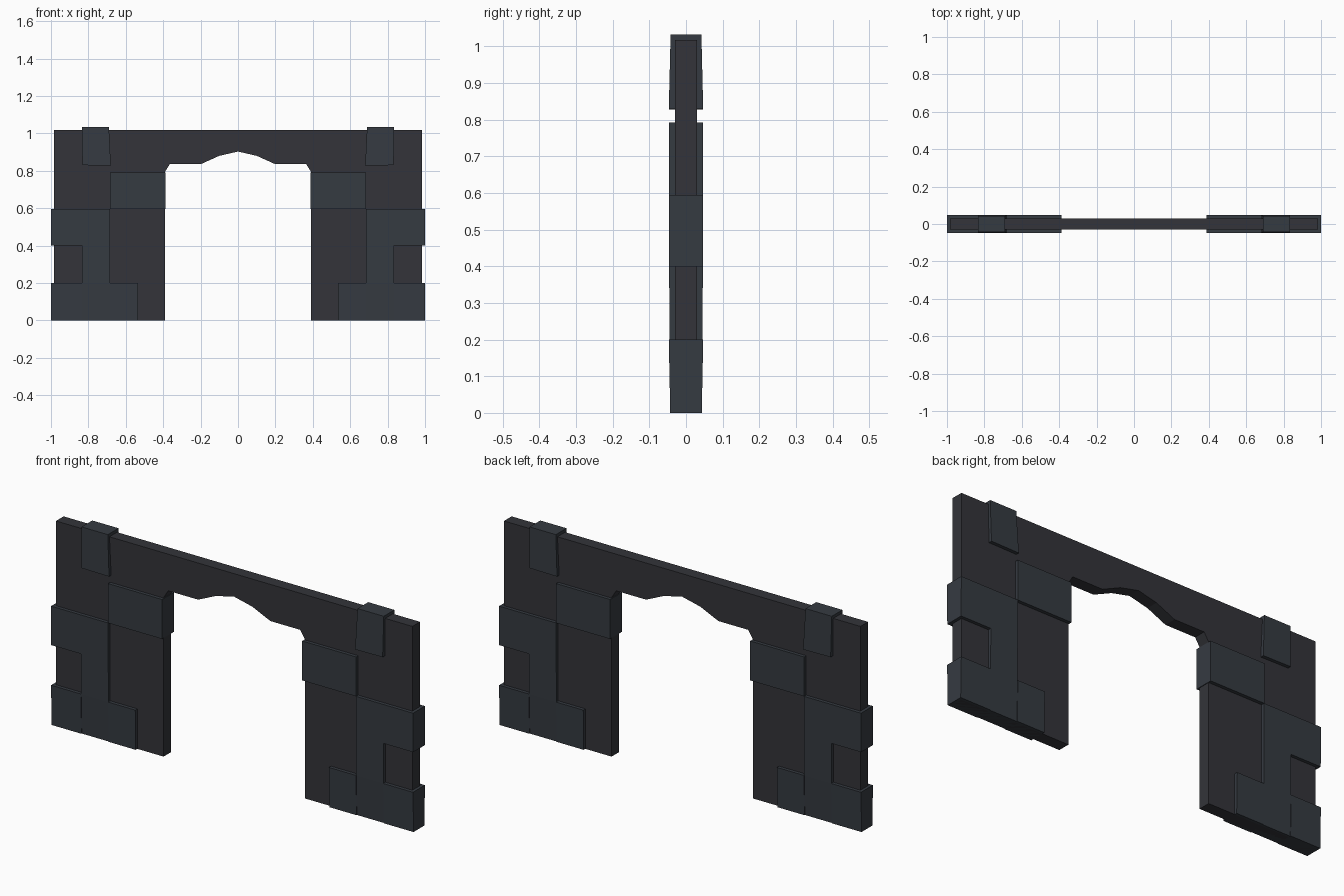
import bpy

if "Cube" in bpy.data.objects:
    bpy.data.objects.remove(bpy.data.objects["Cube"])

def material(name, rgb):
    m = bpy.data.materials.new(name)
    m.diffuse_color = (*rgb, 1)
    m.use_nodes = True
    m.node_tree.nodes["Principled BSDF"].inputs["Base Color"].default_value = m.diffuse_color
    return m

WALL = material("dark_wall", (0.033, 0.034, 0.041))
STONE = material("dark_stone", (0.036, 0.043, 0.053))

def prism(name, outline, depth_low, depth_high, mat):
    """Upright slab from an x,z outline; half depth blends from bottom to top."""
    zs = [z for _, z in outline]
    z0, z1 = min(zs), max(zs)
    n = len(outline)
    def half(z):
        return depth_low + (depth_high - depth_low) * (z - z0) / (z1 - z0)
    verts = [(x, s * half(z), z) for s in (-1, 1) for x, z in outline]
    faces = [tuple(range(n)), tuple(range(2 * n - 1, n - 1, -1))]
    faces += [(i, i + n, (i + 1) % n + n, (i + 1) % n) for i in range(n)]
    mesh = bpy.data.meshes.new(name)
    mesh.from_pydata(verts, [], faces)
    mesh.materials.append(mat)
    obj = bpy.data.objects.new(name, mesh)
    bpy.context.collection.objects.link(obj)
    return obj

def mirrored(outline):
    return [(-x, z) for x, z in reversed(outline)]

def rect(x0, x1, z0, z1):
    return [(x0, z0), (x1, z0), (x1, z1), (x0, z1)]

# Wall with the broken-arch doorway: right half outline, mirrored for the left
right = [(0.1, 0.88), (0.2, 0.835), (0.365, 0.835), (0.39, 0.795), (0.39, 0),
         (0.985, 0), (0.985, 1.018)]
wall = [(0, 0.903)] + right + mirrored(right)
prism("wall", wall, 0.03, 0.03, WALL)

# Raised stones that wrap through both faces: outline, bottom and top half depth
stones = {
    "top_stone": ([(0.68, 0.828), (0.832, 0.83), (0.835, 1.033), (0.69, 1.033)],
                  0.047, 0.042),
    "jamb_stone": (rect(0.387, 0.685, 0.595, 0.792), 0.047, 0.047),
    "quoin_stone": ([(0.685, 0.2), (0.835, 0.2), (0.835, 0.4), (1.0, 0.4),
                     (1.0, 0.595), (0.685, 0.595)], 0.045, 0.047),
    "corner_foot_stone": (rect(0.835, 1.0, 0, 0.2), 0.043, 0.047),
    "middle_foot_stone": (rect(0.685, 0.835, 0, 0.2), 0.040, 0.045),
    "inner_foot_stone": (rect(0.535, 0.685, 0, 0.2), 0.043, 0.047),
}
for name, (outline, low, high) in stones.items():
    prism(name + "_right", outline, low, high, STONE)
    prism(name + "_left", mirrored(outline), low, high, STONE)
